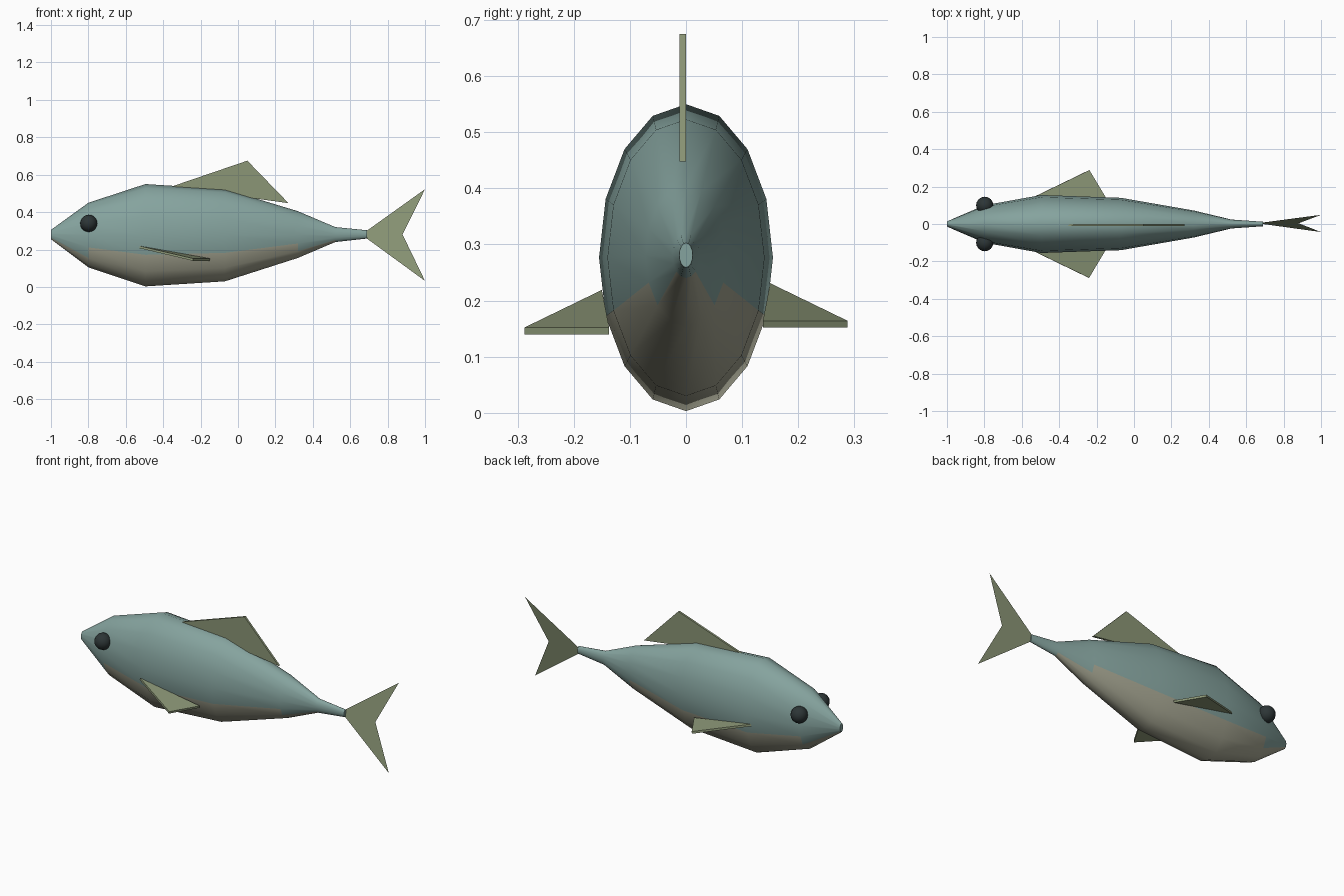
import bpy, bmesh, math
from mathutils import Vector

if "Cube" in bpy.data.objects:
    bpy.data.objects.remove(bpy.data.objects["Cube"])


def material(name, rgb):
    m = bpy.data.materials.new(name)
    m.diffuse_color = (*rgb, 1)
    m.use_nodes = True
    m.node_tree.nodes["Principled BSDF"].inputs["Base Color"].default_value = m.diffuse_color
    return m


TEAL = material("teal_back", (0.235, 0.366, 0.342))
BELLY = material("pale_belly", (0.37, 0.37, 0.28))
FIN = material("olive_fin", (0.258, 0.305, 0.181))
BLACK = material("dark_eye", (0.026, 0.036, 0.037))


def make_object(name, bm, mats):
    me = bpy.data.meshes.new(name)
    bm.to_mesh(me)
    bm.free()
    ob = bpy.data.objects.new(name, me)
    bpy.context.collection.objects.link(ob)
    for m in mats:
        me.materials.append(m)
    return ob


def smooth(ob, degrees):
    bpy.ops.object.select_all(action='DESELECT')
    ob.select_set(True)
    bpy.context.view_layer.objects.active = ob
    bpy.ops.object.shade_smooth_by_angle(angle=math.radians(degrees))


def fin(name, points, offset=None):
    """Flat sheet, extruded by offset into a thin plate when given."""
    bm = bmesh.new()
    face = bm.faces.new([bm.verts.new(p) for p in points])
    if offset:
        ext = bmesh.ops.extrude_face_region(bm, geom=[face], use_keep_orig=True)
        moved = [g for g in ext["geom"] if isinstance(g, bmesh.types.BMVert)]
        bmesh.ops.translate(bm, verts=moved, vec=Vector(offset))
        bmesh.ops.recalc_face_normals(bm, faces=bm.faces)
    return make_object(name, bm, [FIN])


# Body: 16-sided oval rings along x (x, bottom, top, half width)
SIDES = 16
RINGS = [(-1.0, 0.255, 0.305, 0.014), (-0.8, 0.105, 0.45, 0.10),
         (-0.495, 0.003, 0.55, 0.155), (-0.07, 0.03, 0.523, 0.14),
         (0.32, 0.155, 0.405, 0.072), (0.52, 0.24, 0.32, 0.024),
         (0.69, 0.259, 0.303, 0.012)]
bm = bmesh.new()
loops = []
for x, lo, hi, w in RINGS:
    loop = []
    for k in range(SIDES):
        a = 2 * math.pi * k / SIDES
        loop.append(bm.verts.new((x, w * math.sin(a),
                                  (lo + hi) / 2 - (hi - lo) / 2 * math.cos(a))))
    loops.append(loop)
# Belly faces counted out from the keel, for each body section
belly_width = [2, 3, 3, 3, 2, 0]
for i, n in enumerate(belly_width):
    for k in range(SIDES):
        j = (k + 1) % SIDES
        f = bm.faces.new((loops[i][k], loops[i][j], loops[i + 1][j], loops[i + 1][k]))
        f.material_index = 1 if min(k, SIDES - 1 - k) < n else 0
bm.faces.new(loops[0])
bm.faces.new(loops[-1])
bmesh.ops.recalc_face_normals(bm, faces=bm.faces)
smooth(make_object("body", bm, [TEAL, BELLY]), 45)

# Dorsal fin
fin("dorsal_fin", [(-0.36, -0.012, 0.535), (0.05, -0.012, 0.675), (0.27, -0.012, 0.448)],
    (0, 0.012, 0))

# Tail fin: a single sheet, slightly rolled about the x axis
fin("tail_fin", [(0.66, 0.004, 0.28), (1.0, 0.049, 0.523),
                 (0.88, 0.004, 0.28), (1.0, -0.043, 0.032)])

# Paired side fins and eyes
for side, label in ((-1, "left"), (1, "right")):
    fin(label + "_side_fin", [(-0.525, side * 0.15, 0.219), (-0.24, side * 0.288, 0.152),
                              (-0.15, side * 0.137, 0.152)], (0.002 * side, 0, 0.012 * side))
    bm = bmesh.new()
    bmesh.ops.create_uvsphere(bm, u_segments=16, v_segments=10, radius=0.046)
    bmesh.ops.translate(bm, verts=bm.verts, vec=(-0.798, side * 0.1, 0.34))
    smooth(make_object(label + "_eye", bm, [BLACK]), 45)
